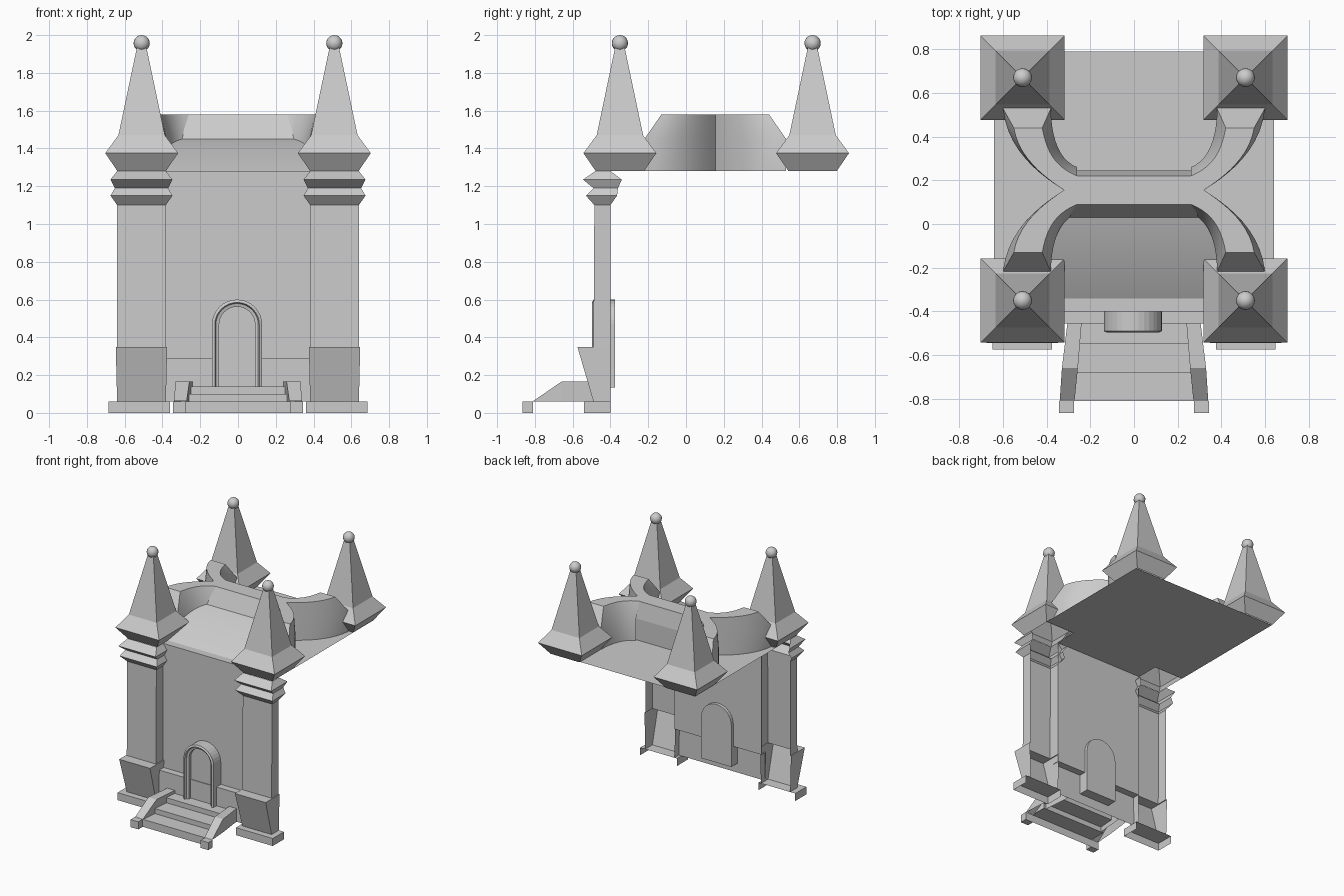
import bpy, bmesh, math
from mathutils import Vector

if "Cube" in bpy.data.objects:
    bpy.data.objects.remove(bpy.data.objects["Cube"])


def make(name, verts, faces, smooth=False):
    me = bpy.data.meshes.new(name)
    me.from_pydata([tuple(v) for v in verts], [], faces)
    bm = bmesh.new()
    bm.from_mesh(me)
    bmesh.ops.recalc_face_normals(bm, faces=bm.faces)
    bm.to_mesh(me)
    bm.free()
    ob = bpy.data.objects.new(name, me)
    bpy.context.collection.objects.link(ob)
    if smooth:
        bpy.ops.object.select_all(action='DESELECT')
        bpy.context.view_layer.objects.active = ob
        ob.select_set(True)
        bpy.ops.object.shade_smooth_by_angle(angle=math.radians(35))
    return ob


def loft(name, rings, closed=True, caps=(), smooth=False):
    """Skin equal-length rings; caps lists the ring indices to fill."""
    n = len(rings[0])
    verts = [p for r in rings for p in r]
    faces = []
    for k in range(len(rings) - 1):
        for i in range(n if closed else n - 1):
            j = (i + 1) % n
            faces.append((k * n + i, k * n + j, (k + 1) * n + j, (k + 1) * n + i))
    for c in caps:
        k = c % len(rings)
        faces.append(tuple(range(k * n, k * n + n)))
    return make(name, verts, faces, smooth)


def strip(name, profile, x0, x1, smooth=False):
    """Sheet swept along x from a (y, z) profile."""
    return loft(name, [[(x0, y, z) for y, z in profile],
                       [(x1, y, z) for y, z in profile]], False, (), smooth)


def bezier(p, t):
    a, b, c, d = [Vector(q) for q in p]
    s = 1 - t
    return a * s**3 + b * 3 * s * s * t + c * 3 * s * t * t + d * t**3


# Roof slab, stepped back behind the front piers
outline = [(-.64, .79), (-.64, -.22), (-.385, -.22), (-.385, -.40),
           (.385, -.40), (.385, -.22), (.64, -.22), (.64, .79)]
make("roof_slab", [(x, y, 1.28) for x, y in outline], [tuple(range(8))])

# Four corner spires with ball finials
for sx in (-.51, .51):
    for sy in (-.35, .67):
        rings = [[(sx + a * h, sy + b * h, z) for a, b in ((-1, -1), (1, -1), (1, 1), (-1, 1))]
                 for z, h in ((1.28, .128), (1.375, .193), (1.47, .123), (1.95, .022))]
        loft("spire", rings, caps=(-1,))
        bpy.ops.mesh.primitive_uv_sphere_add(segments=16, ring_count=10, radius=.043,
                                             location=(sx, sy, 1.957))
        ball = bpy.context.object
        ball.name = "spire_ball"
        bpy.ops.object.shade_smooth_by_angle(angle=math.radians(35))

# Sloping front roof
strip("front_roof", [(-.34, 1.28), (-.15, 1.39), (.03, 1.45)], -.39, .39, True)

# Central ridge with slanted front and upright back
loft("ridge", [[(s * x, y, z) for x, y, z in ((.32, .03, 1.45), (.26, .09, 1.58),
                                              (.26, .22, 1.58), (.27, .245, 1.45), (.27, .245, 1.28))]
               for s in (-1, 1)], False)
for s in (-1, 1):
    make("ridge_end", [(s * .26, .09, 1.58), (s * .32, .155, 1.58), (s * .26, .22, 1.58)], [(0, 1, 2)])

# Curved arms running from the ridge to each spire
rails = {
    "inner_low": ((.38, -.22), (.38, -.08), (.34, .02), (.26, .05)),
    "inner_top": ((.42, -.13), (.40, -.02), (.36, .05), (.26, .09)),
    "outer_top": ((.55, -.13), (.53, 0), (.42, .09), (.32, .155)),
    "outer_low": ((.60, -.22), (.58, -.03), (.44, .08), (.32, .155)),
}
STEPS = 10
for s in (-1, 1):
    for back in (False, True):
        rings = []
        for k in range(STEPS + 1):
            p = {n: bezier(r, k / STEPS) for n, r in rails.items()}
            ring = [(p["inner_low"], 1.28), (p["inner_low"], 1.45), (p["inner_top"], 1.58),
                    (p["outer_top"], 1.58), (p["outer_low"], 1.45), (p["outer_low"], 1.28)]
            rings.append([(s * v.x, .31 - v.y if back else v.y, z) for v, z in ring])
        loft("curved_arm", rings, False, (), True)
        e = rings[0]
        make("curved_arm_end", e, [(0, 1, 4, 5), (1, 2, 3, 4)])

# Front wall stepping out to its base course
strip("front_wall", [(-.40, 1.28), (-.40, .29), (-.455, .29), (-.455, .06)], -.385, .38)

# Piers: open at the back, with flared base and zigzag capital
levels = [  # z, side offset, front y, back y
    (.06, 0, -.49, -.40), (.35, .007, -.575, -.40), (.35, 0, -.49, -.40),
    (1.10, 0, -.485, -.40), (1.15, .035, -.53, -.365), (1.19, .012, -.49, -.36),
    (1.235, .035, -.545, -.34), (1.28, 0, -.48, -.40)]
for s in (-1, 1):
    loft("pier", [[(s * (.382 - o), b, z), (s * (.382 - o), f, z),
                   (s * (.64 + o), f, z), (s * (.64 + o), b, z)] for z, o, f, b in levels], False)
    # Plinth below each pier
    ring = [(s * .36, -.40), (s * .36, -.54), (s * .685, -.54), (s * .685, -.40)]
    loft("pier_plinth", [[(x, y, z) for x, y in ring] for z in (0, .06)], False, (-1,))

# Entrance steps
strip("steps", [(-.81, 0), (-.81, .06), (-.68, .06), (-.68, .10), (-.55, .10),
                (-.55, .14), (-.455, .14)], -.28, .28)

# Splayed stair cheeks with square feet
cheek = [(-.81, .272, .34, .06, .062), (-.66, .257, .33, .06, .165),
         (-.455, .24, .305, .06, .165)]
for s in (-1, 1):
    loft("stair_cheek", [[(s * a, y, z0), (s * a, y, z1), (s * b, y, z1), (s * b, y, z0)]
                         for y, a, b, z0, z1 in cheek], False)
    foot = [(s * .275, 0), (s * .275, .06), (s * .343, .06), (s * .343, 0)]
    loft("cheek_foot", [[(x, y, z) for x, z in foot] for y in (-.865, -.81)], caps=(0, -1))


# Arched door: bevelled frame, recessed panel, closed back
def arch(r, y):
    top = [(-.005 + r * math.cos(a), y, .467 + r * math.sin(a))
           for a in (math.pi * i / 16 for i in range(17))]
    return [(-.005 + r, y, .135)] + top + [(-.005 - r, y, .135)]


loft("door", [arch(.133, -.375), arch(.133, -.49), arch(.118, -.497),
              arch(.112, -.48), arch(.095, -.475), arch(.095, -.45)], caps=(0, -1))
